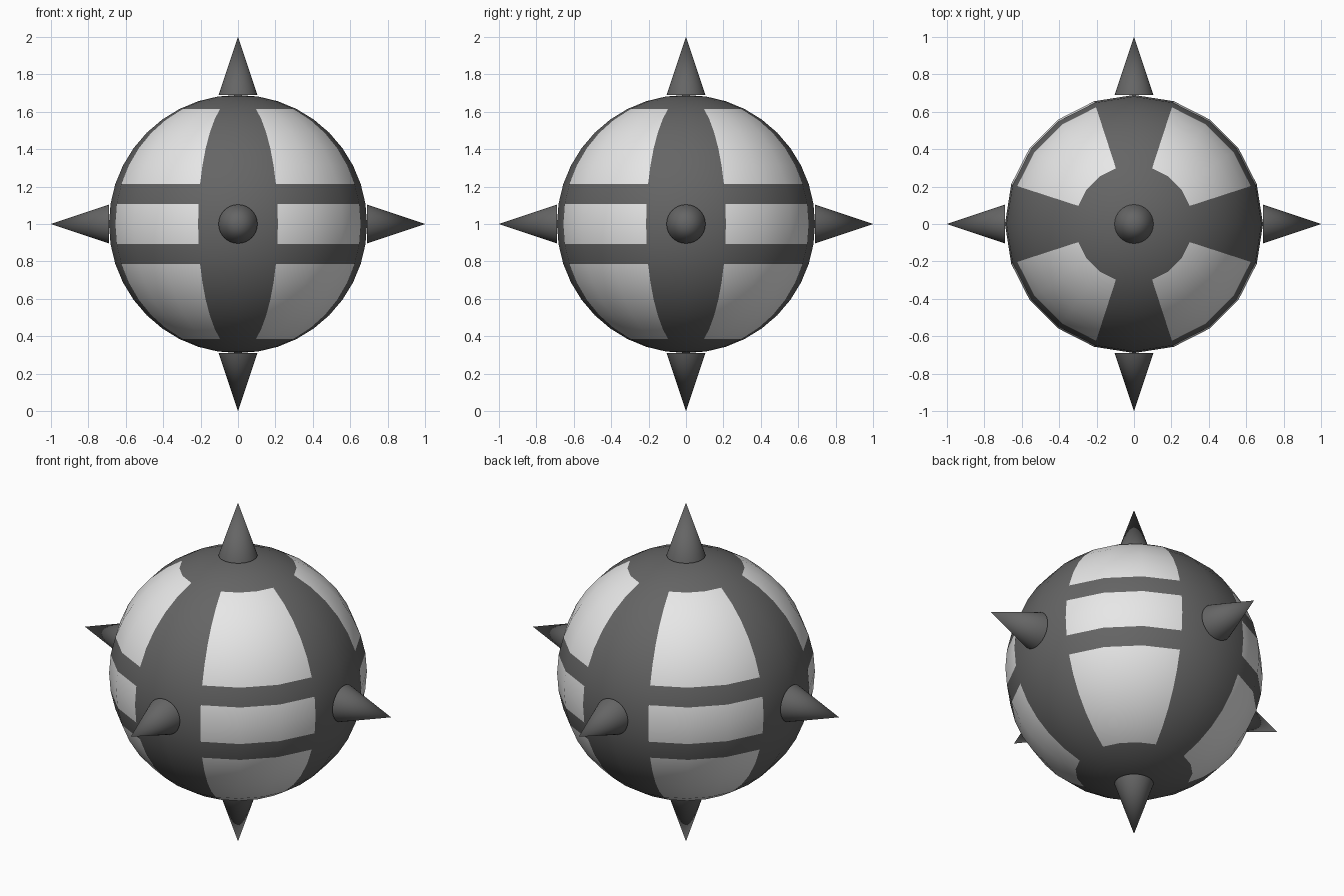
import bpy
import bmesh
from math import atan2, asin, degrees, radians
from mathutils import Vector, Matrix

cube = bpy.data.objects.get("Cube")
if cube:
    bpy.data.objects.remove(cube)

RADIUS = 0.69
CENTRE = Vector((0, 0, 1))


def make_material(name, value):
    mat = bpy.data.materials.new(name)
    mat.use_nodes = True
    colour = (value, value, value, 1)
    mat.diffuse_color = colour
    node = next(n for n in mat.node_tree.nodes if n.type == 'BSDF_PRINCIPLED')
    node.inputs["Base Color"].default_value = colour
    return mat


def finish(bm, name, materials):
    mesh = bpy.data.meshes.new(name)
    bm.to_mesh(mesh)
    bm.free()
    for mat in materials:
        mesh.materials.append(mat)
    obj = bpy.data.objects.new(name, mesh)
    bpy.context.collection.objects.link(obj)
    bpy.ops.object.select_all(action='DESELECT')
    obj.select_set(True)
    bpy.context.view_layer.objects.active = obj
    bpy.ops.object.shade_smooth_by_angle(angle=radians(40))
    return obj


dark = make_material("dark_grey_metal", 0.13)
light = make_material("light_grey_panel", 0.8)


# Ball: light panels in each quadrant between dark straps and rings
def is_panel(direction):
    azimuth = degrees(atan2(direction.y, direction.x)) % 90
    latitude = abs(degrees(asin(direction.z)))
    return 18 < azimuth < 72 and (latitude < 9 or 18 < latitude < 63)


bm = bmesh.new()
bmesh.ops.create_uvsphere(bm, u_segments=20, v_segments=20, radius=RADIUS)
for face in bm.faces:
    face.material_index = int(is_panel(face.calc_center_median().normalized()))
bmesh.ops.translate(bm, verts=bm.verts, vec=CENTRE)
finish(bm, "ball", [dark, light])

# Spikes: one cone on each end of the three axes
spikes = {
    "left": (1, 0, 0), "right": (-1, 0, 0),
    "back": (0, 1, 0), "front": (0, -1, 0),
    "top": (0, 0, 1), "bottom": (0, 0, -1),
}
for side, axis in spikes.items():
    axis = Vector(axis)
    bm = bmesh.new()
    turn = axis.to_track_quat('Z', 'Y').to_matrix().to_4x4()
    place = Matrix.Translation(CENTRE + axis * (1 + RADIUS) / 2) @ turn
    bmesh.ops.create_cone(bm, cap_ends=True, segments=32, radius1=0.104,
                          radius2=0, depth=1 - RADIUS, matrix=place)
    bmesh.ops.remove_doubles(bm, verts=bm.verts, dist=0.0001)
    finish(bm, side + "_spike", [dark])
